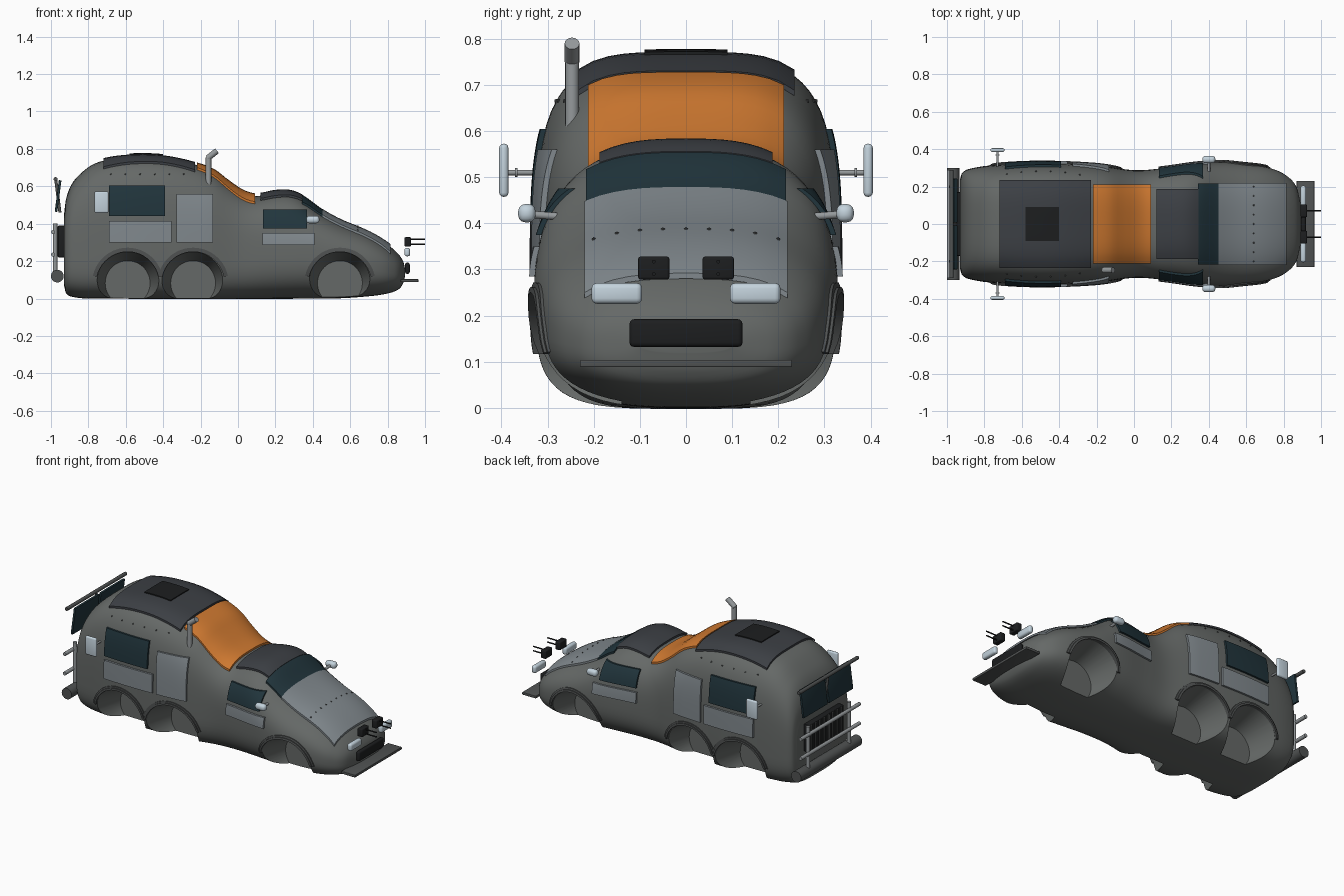
import bpy, bmesh, math
from mathutils import Vector, Matrix

if "Cube" in bpy.data.objects:
    bpy.data.objects.remove(bpy.data.objects["Cube"])

def mat(name, r, g, b):
    m = bpy.data.materials.new(name)
    m.diffuse_color = (r, g, b, 1)
    m.use_nodes = True
    m.node_tree.nodes["Principled BSDF"].inputs["Base Color"].default_value = m.diffuse_color
    return m

BODY = mat("body_grey", .13, .14, .135)
TRIM = mat("trim_grey", .08, .085, .085)
ROOF = mat("roof_grey", .045, .05, .058)
PANEL = mat("panel_grey", .22, .25, .27)
GLASS = mat("dark_glass", .015, .035, .045)
ORANGE = mat("orange", .62, .19, .03)
BLACK = mat("black", .012, .013, .014)
LAMP = mat("pale_lamp", .55, .65, .72)
METAL = mat("metal", .3, .32, .33)

def finish(name, bm, m, angle=35):
    bmesh.ops.recalc_face_normals(bm, faces=bm.faces)
    me = bpy.data.meshes.new(name)
    bm.to_mesh(me)
    bm.free()
    ob = bpy.data.objects.new(name, me)
    bpy.context.collection.objects.link(ob)
    if m:
        me.materials.append(m)
    smooth(me, angle)
    return ob

def smooth(me, angle):
    for p in me.polygons:
        p.use_smooth = True
    me.set_sharp_from_angle(angle=math.radians(angle))

def spline(pts):
    n = len(pts)
    sl = [(pts[min(i + 1, n - 1)][1] - pts[max(i - 1, 0)][1]) /
          (pts[min(i + 1, n - 1)][0] - pts[max(i - 1, 0)][0]) for i in range(n)]
    def f(x):
        x = min(max(x, pts[0][0]), pts[-1][0])
        i = 0
        while i < n - 2 and x > pts[i + 1][0]:
            i += 1
        (x0, y0), (x1, y1) = pts[i], pts[i + 1]
        h = x1 - x0
        t = (x - x0) / h
        return (y0 * (2*t**3 - 3*t*t + 1) + h * sl[i] * (t**3 - 2*t*t + t)
                + y1 * (3*t*t - 2*t**3) + h * sl[i + 1] * (t**3 - t*t))
    return f

# Body outline: roof line, floor line, half width, squareness along x
top = spline([(-.93, .45), (-.92, .53), (-.89, .61), (-.84, .67), (-.77, .72), (-.68, .745),
              (-.55, .757), (-.4, .752), (-.25, .722), (-.13, .68), (-.05, .62), (.03, .567),
              (.1, .548), (.2, .565), (.28, .565), (.35, .537), (.45, .465), (.55, .41),
              (.7, .347), (.8, .288), (.86, .235), (.885, .195), (.893, .16)])
floor = spline([(-.93, .07), (-.92, .03), (-.89, .01), (-.8, 0), (.5, 0), (.7, .012),
                (.8, .027), (.86, .05), (.885, .085), (.893, .12)])
width = spline([(-.93, .24), (-.92, .272), (-.88, .295), (-.75, .315), (-.5, .327), (-.2, .315),
                (0, .288), (.15, .298), (.35, .325), (.5, .33), (.65, .315), (.75, .292),
                (.82, .255), (.87, .195), (.893, .1)])
power = spline([(-.93, 3.6), (-.3, 4), (.15, 2.9), (.5, 2.8), (.893, 2.6)])

def section(x):
    t, b = top(x), floor(x)
    return width(x), min(.25, b + (t - b) * .48), t, b, power(x)

def side_y(x, z):
    w, m, t, b, n = section(x)
    k = min(abs((z - m) / ((t - m) if z > m else (m - b))), .995)
    return w * (1 - k**n)**(1 / n)

def top_z(x, y):
    w, m, t, b, n = section(x)
    k = min(abs(y / w), .97)
    return m + (t - m) * (1 - k**n)**(1 / n)

# Lofted body shell
bm = bmesh.new()
NX, NR, rings = 96, 64, []
for i in range(NX + 1):
    x = -.93 + 1.823 * (1 - math.cos(math.pi * i / NX)) / 2
    w, m, t, b, n = section(x)
    ring = []
    for j in range(NR):
        a = 2 * math.pi * (j + .5) / NR
        c, s = math.cos(a), math.sin(a)
        h = (t - m) if s > 0 else (m - b)
        ring.append(bm.verts.new((x, math.copysign(w * abs(c)**(2 / n), c),
                                  m + math.copysign(h * abs(s)**(2 / n), s))))
    rings.append(ring)
for r0, r1 in zip(rings, rings[1:]):
    for j in range(NR):
        bm.faces.new((r0[j], r0[(j + 1) % NR], r1[(j + 1) % NR], r1[j]))
bm.faces.new(rings[0])
bm.faces.new(rings[-1])
body = finish("body_shell", bm, BODY)

# Wheel wells cut from the body, tapering inwards
ARCHES = (-.59, -.24, .545)
for cx in ARCHES:
    for s in (1, -1):
        bm = bmesh.new()
        bmesh.ops.create_cone(bm, cap_ends=True, segments=48, radius1=.12, radius2=.18, depth=.22,
                              matrix=Matrix.Translation((cx, s * .25, .082)) @
                              Matrix.Rotation(-s * math.pi / 2, 4, 'X'))
        cut = finish("wheel_well_cutter", bm, None)
        cut.hide_render = True
        md = body.modifiers.new("well", 'BOOLEAN')
        md.operation, md.object, md.solver = 'DIFFERENCE', cut, 'EXACT'
        bpy.context.view_layer.objects.active = body
        bpy.ops.object.modifier_apply(modifier="well")
        bpy.data.objects.remove(cut)
smooth(body.data, 35)

# Thin plate following the body surface
def plate(name, fn, u, v, m, off=.012, thick=.012, n=14):
    bm = bmesh.new()
    g = [[[bm.verts.new(fn(u[0] + (u[1] - u[0]) * i / n, v[0] + (v[1] - v[0]) * j / n, o))
           for j in range(n + 1)] for i in range(n + 1)] for o in (off, off - thick)]
    for q in g:
        for i in range(n):
            for j in range(n):
                bm.faces.new((q[i][j], q[i + 1][j], q[i + 1][j + 1], q[i][j + 1]))
    rim = ([(i, 0) for i in range(n)] + [(n, j) for j in range(n)] +
           [(n - i, n) for i in range(n)] + [(0, n - j) for j in range(n)])
    for (a, b), (c, d) in zip(rim, rim[1:] + rim[:1]):
        bm.faces.new((g[0][a][b], g[0][c][d], g[1][c][d], g[1][a][b]))
    return finish(name, bm, m)

over = lambda x, y, o: (x, y, top_z(x, y) + o)
for name, u, hw, m, off in (("roof_panel", (-.72, -.23), .235, ROOF, .014),
                            ("roof_hatch", (-.58, -.4), .09, BLACK, .02),
                            ("orange_cover", (-.22, .09), .212, ORANGE, .014),
                            ("cab_roof_panel", (.12, .345), .187, ROOF, .016),
                            ("windshield", (.343, .452), .217, GLASS, .014),
                            ("hood_panel", (.452, .815), .22, PANEL, .015)):
    plate(name, over, u, (-hw, hw), m, off)

def rod(name, a, b, r, m, seg=16):
    a, b = Vector(a), Vector(b)
    bm = bmesh.new()
    q = (b - a).to_track_quat('Z', 'Y').to_matrix().to_4x4()
    bmesh.ops.create_cone(bm, cap_ends=True, segments=seg, radius1=r, radius2=r,
                          depth=(b - a).length, matrix=Matrix.Translation((a + b) / 2) @ q)
    return finish(name, bm, m)

def box(name, c, size, m, bevel=.004, tilt=0):
    bm = bmesh.new()
    bmesh.ops.create_cube(bm, size=1, matrix=Matrix.Diagonal((*size, 1)))
    bmesh.ops.bevel(bm, geom=bm.edges[:], offset=bevel, segments=3, affect='EDGES', profile=.5)
    bm.transform(Matrix.Translation(c) @ Matrix.Rotation(tilt, 4, 'Y'))
    return finish(name, bm, m)

def rivets(name, pts):
    bm = bmesh.new()
    for p in pts:
        bmesh.ops.create_icosphere(bm, subdivisions=1, radius=.005, matrix=Matrix.Translation(p))
    finish(name, bm, TRIM)

for s, tag in ((1, "left"), (-1, "right")):
    # Side windows and panels
    flank = lambda x, z, o: (x, s * (side_y(x, z) + o), z)
    for name, u, v, m in (("rear_window", (-.69, -.39), (.44, .605), GLASS),
                          ("rear_lower_panel", (-.69, -.355), (.3, .415), PANEL),
                          ("door_panel", (-.33, -.135), (.3, .56), PANEL),
                          ("cab_window", (.135, .37), (.375, .475), GLASS),
                          ("cab_lower_panel", (.13, .41), (.285, .35), PANEL)):
        plate(f"{name}_{tag}", flank, u, v, m)
    # Wheel arch flares, a wide and a narrow band each
    for cx in ARCHES:
        for k, (r0, r1, out) in enumerate(((.168, .18, .012), (.18, .19, .006))):
            def flare(a, e, o):
                r = r0 + (r1 - r0) * e
                x, z = cx + r * math.cos(a), .082 + r * math.sin(a)
                return (x, s * (side_y(x, z) + o), z)
            plate(f"arch_flare_{tag}", flare, (math.radians(12), math.radians(168)), (0, 1),
                  TRIM, out, .03, 20)
    # Mirrors
    rod(f"rear_mirror_arm_{tag}", (-.73, s * .28, .51), (-.73, s * .39, .51), .006, METAL)
    rod(f"rear_mirror_collar_{tag}", (-.73, s * .365, .51), (-.73, s * .371, .51), .01, METAL)
    box(f"rear_mirror_{tag}", (-.73, s * .395, .515), (.075, .02, .115), LAMP, .009)
    rod(f"front_mirror_arm_{tag}", (.4, s * .28, .415), (.4, s * .345, .42), .008, METAL)
    box(f"front_mirror_{tag}", (.4, s * .345, .422), (.07, .038, .04), LAMP, .016)
    rivets(f"roof_rivets_{tag}", [(x, s * side_y(x, .665), .665)
                                  for x in (-.68 + .078 * i for i in range(6))])
    # Nose lights and twin-pin boxes
    box(f"headlight_{tag}", (.905, s * .15, .248), (.03, .11, .045), LAMP, .012)
    box(f"sensor_box_{tag}", (.908, s * .07, .303), (.035, .068, .05), BLACK, .006)
    for z in (.29, .317):
        rod(f"sensor_pin_{tag}", (.92, s * .07, z), (1, s * .07, z), .004, BLACK, 10)
rivets("hood_rivets", [(.64, -.2 + .05 * i, top_z(.64, -.2 + .05 * i) + .014) for i in range(9)])

# Nose grille and bumper plate
box("front_grille", (.906, 0, .162), (.025, .245, .06), BLACK, .01)
box("front_bumper_plate", (.917, 0, .096), (.095, .46, .016), TRIM, .003)

# Exhaust stack with bent tip
rod("exhaust_pipe", (-.158, -.247, .6), (-.158, -.247, .755), .015, METAL)
rod("exhaust_tip", (-.163, -.247, .75), (-.112, -.247, .79), .016, METAL)

# Rear window pair, top rail, slatted grille, guard frame and bumper
for s in (1, -1):
    box("tail_window", (-.962, s * .125, .548), (.014, .235, .17), GLASS, .003, .13)
    rod("guard_post", (-.978, s * .2, .14), (-.978, s * .2, .4), .012, METAL)
rod("tail_window_post", (-.952, 0, .46), (-.975, 0, .64), .008, TRIM)
rod("tail_top_rail", (-.975, -.29, .638), (-.975, .29, .638), .011, TRIM)
box("tail_grille", (-.945, 0, .305), (.035, .34, .17), BLACK, .004)
for i in range(8):
    y = -.147 + .042 * i
    box("tail_grille_slat", (-.963, y, .305), (.012, .012, .16), TRIM, .002)
for z in (.235, .355):
    rod("guard_rail", (-.988, -.29, z), (-.988, .29, z), .011, METAL)
rod("rear_bumper", (-.966, -.3, .12), (-.966, .3, .12), .034, TRIM, 24)
